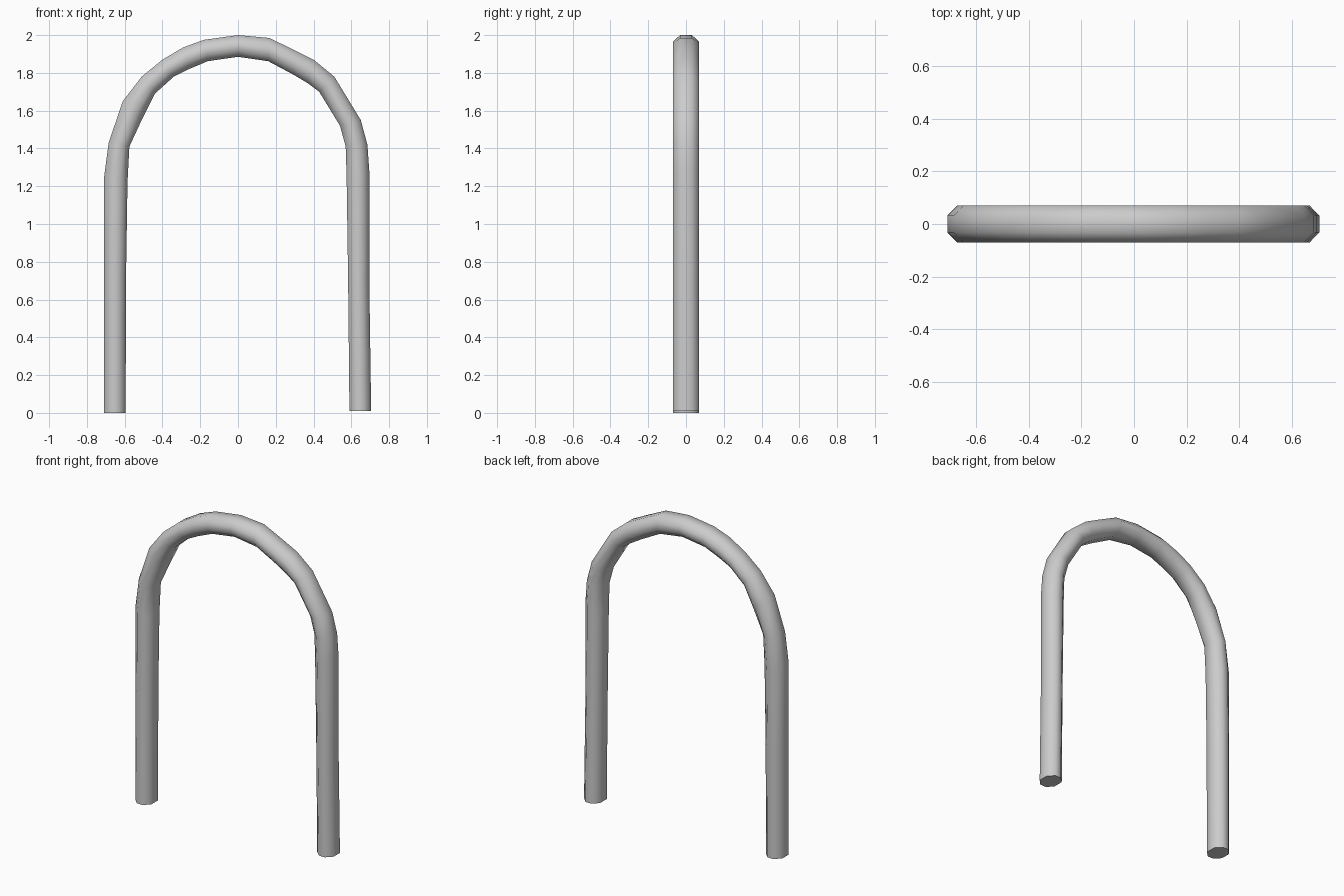
import bpy, bmesh
from mathutils import Vector

if "Cube" in bpy.data.objects:
    bpy.data.objects.remove(bpy.data.objects["Cube"])

# Arch silhouette stations: outer x, outer z, inner x, inner z
stations = [
    (-.71, 0, -.595, 0), (-.71, .71, -.593, .71), (-.71, 1.24, -.585, 1.22),
    (-.685, 1.43, -.575, 1.41), (-.61, 1.65, -.51, 1.55), (-.51, 1.78, -.44, 1.69),
    (-.40, 1.87, -.34, 1.78), (-.29, 1.935, -.26, 1.82), (-.18, 1.975, -.16, 1.862),
    (0, 2, 0, 1.885), (.165, 1.985, .16, 1.862), (.29, 1.925, .295, 1.79),
    (.40, 1.87, .37, 1.745), (.51, 1.78, .43, 1.70), (.65, 1.55, .54, 1.52),
    (.685, 1.42, .57, 1.41), (.695, 1.28, .575, 1.25), (.695, .70, .583, .70),
    (.705, .01, .59, .01),
]
# Chamfered cross-section: fraction from outer to inner edge, depth
section = [(0, -.032), (.32, -.07), (.68, -.07), (1, -.035),
           (1, .035), (.68, .07), (.32, .07), (0, .032)]

# Loft the section along the arch
bm = bmesh.new()
rings = []
for ox, oz, ix, iz in stations:
    outer, inner = Vector((ox, 0, oz)), Vector((ix, 0, iz))
    rings.append([bm.verts.new(outer.lerp(inner, t) + Vector((0, y, 0))) for t, y in section])
n = len(section)
for a, b in zip(rings, rings[1:]):
    for i in range(n):
        j = (i + 1) % n
        bm.faces.new((a[i], a[j], b[j], b[i]))

# Cap the two feet
bm.faces.new(rings[0])
bm.faces.new(rings[-1])
bmesh.ops.recalc_face_normals(bm, faces=bm.faces[:])

mesh = bpy.data.meshes.new("arch_tube")
bm.to_mesh(mesh)
bm.free()
arch = bpy.data.objects.new("arch_tube", mesh)
bpy.context.collection.objects.link(arch)

# Smooth round the tube, crisp at the feet
bpy.context.view_layer.objects.active = arch
arch.select_set(True)
bpy.ops.object.shade_smooth_by_angle(angle=1.05)
